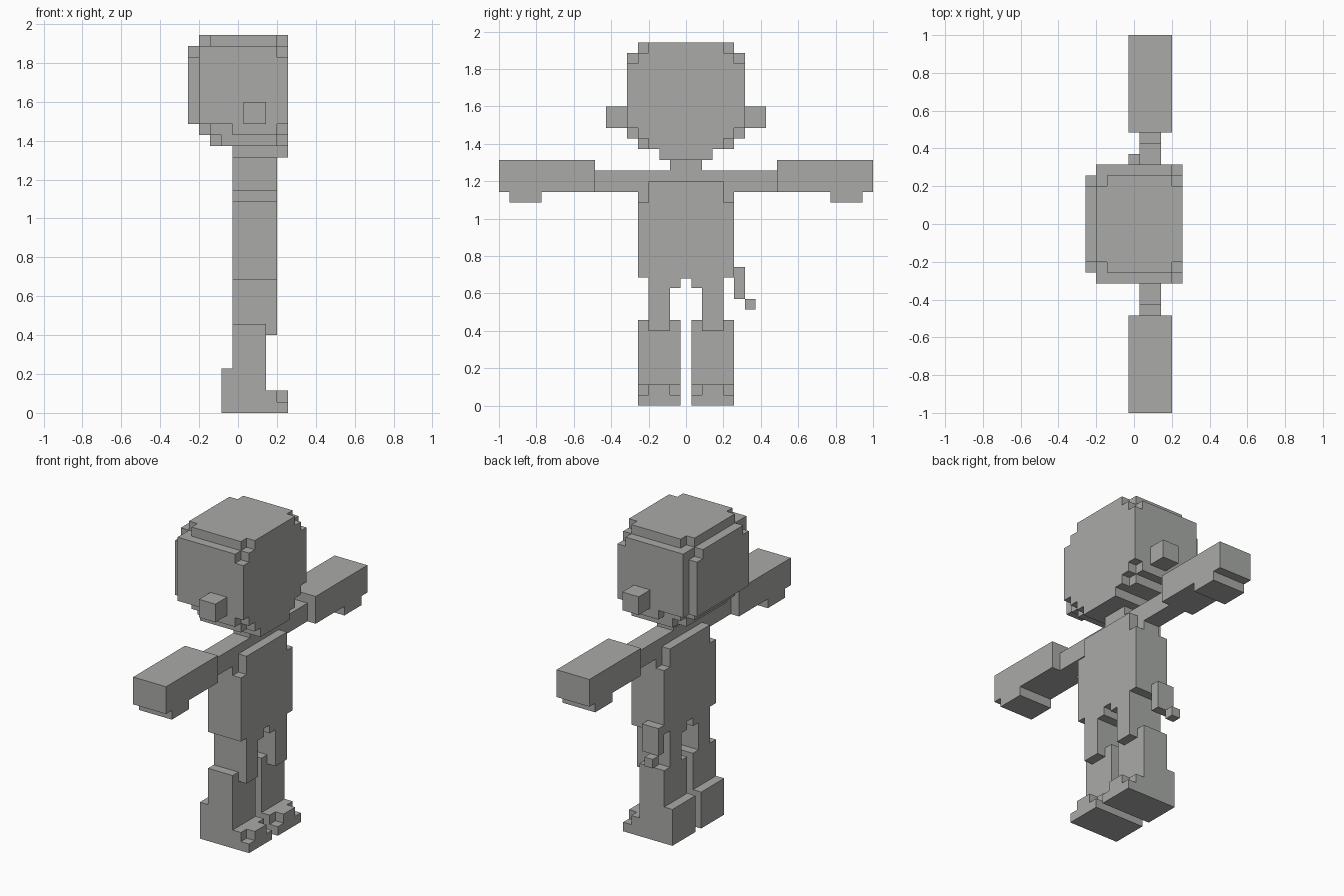
import bpy
import bmesh
from mathutils import Vector

cube = bpy.data.objects.get("Cube")
if cube:
    bpy.data.objects.remove(cube, do_unlink=True)

UNIT = 2 / 35  # edge of one block

grey = bpy.data.materials.new("plain grey")
grey.use_nodes = True
colour = (0.4, 0.41, 0.39, 1)
grey.diffuse_color = colour
grey.node_tree.nodes["Principled BSDF"].inputs["Base Color"].default_value = colour


def blocks(name, *boxes, side=1):
    """Join boxes given as x, y and z ranges in block units; side=-1 mirrors across y."""
    bm = bmesh.new()
    for x, y, z in boxes:
        y = sorted(v * side for v in y)
        low = Vector((x[0] - 4.5, y[0], z[0])) * UNIT
        high = Vector((x[1] - 4.5, y[1], z[1])) * UNIT
        made = bmesh.ops.create_cube(bm, size=1)["verts"]
        bmesh.ops.scale(bm, vec=high - low, verts=made)
        bmesh.ops.translate(bm, vec=(low + high) / 2, verts=made)
    mesh = bpy.data.meshes.new(name)
    bm.to_mesh(mesh)
    bm.free()
    mesh.materials.append(grey)
    obj = bpy.data.objects.new(name, mesh)
    bpy.context.collection.objects.link(obj)


def wide(x, half, z):
    """Box centred on the middle plane."""
    return x, (-half, half), z


# Head with stepped edges
blocks("head",
       wide((1, 9), 3.5, (25, 34)),
       wide((2, 8), 4.5, (25, 34)),
       wide((1, 9), 4.5, (26, 33)),
       wide((8, 9), 4.5, (25, 33)),
       wide((1, 8), 5.5, (26, 33)),
       wide((8, 9), 5.5, (26, 32)),
       wide((4, 8), 5.5, (25, 26)),
       wide((0, 1), 4.5, (26, 32)),
       wide((0, 1), 3.5, (32, 33)))
blocks("jaw",
       wide((2, 9), 3.5, (24, 25)),
       wide((3, 8), 4.5, (24, 25)),
       wide((4, 9), 2.5, (23, 24)))
blocks("neck", wide((5, 7), 1.5, (22, 23)))

# Torso, with raised chest and back around the shoulder bar
blocks("torso",
       wide((4, 8), 4.5, (12, 19)),
       wide((4, 8), 3.5, (19, 21)),
       wide((5, 7), 4.5, (19, 22)))
blocks("hips", wide((4, 8), 3.5, (11.9, 12)))

# Paired parts
for side, label in ((1, "back"), (-1, "front")):
    blocks("ear_" + label, ((5, 7), (5.5, 7.5), (26, 28)), side=side)
    blocks("upper_arm_" + label, ((5, 7), (4.5, 8.5), (20, 22)), side=side)
    blocks("forearm_" + label,
           ((4, 8), (8.5, 17.5), (20, 23)),
           ((4, 8), (13.5, 16.5), (19, 20)), side=side)
    blocks("leg_" + label,
           ((4, 8), (0.5, 3.5), (11, 12)),
           ((4, 8), (1.5, 3.5), (7, 11)), side=side)
    blocks("boot_" + label,
           ((4, 7), (0.5, 4.5), (0, 8)),
           ((3, 4), (0.5, 4.5), (0, 4)),
           ((7, 8), (0.5, 4.5), (0, 2)),
           ((8, 9), (0.5, 4.5), (0, 1)),
           ((8, 9), (1.5, 3.5), (1, 2)), side=side)

# Small hanging piece at the hip
blocks("hip_pouch",
       ((4, 6), (4.5, 5.5), (10, 13)),
       ((4, 5), (5.5, 6.5), (9, 10)))
